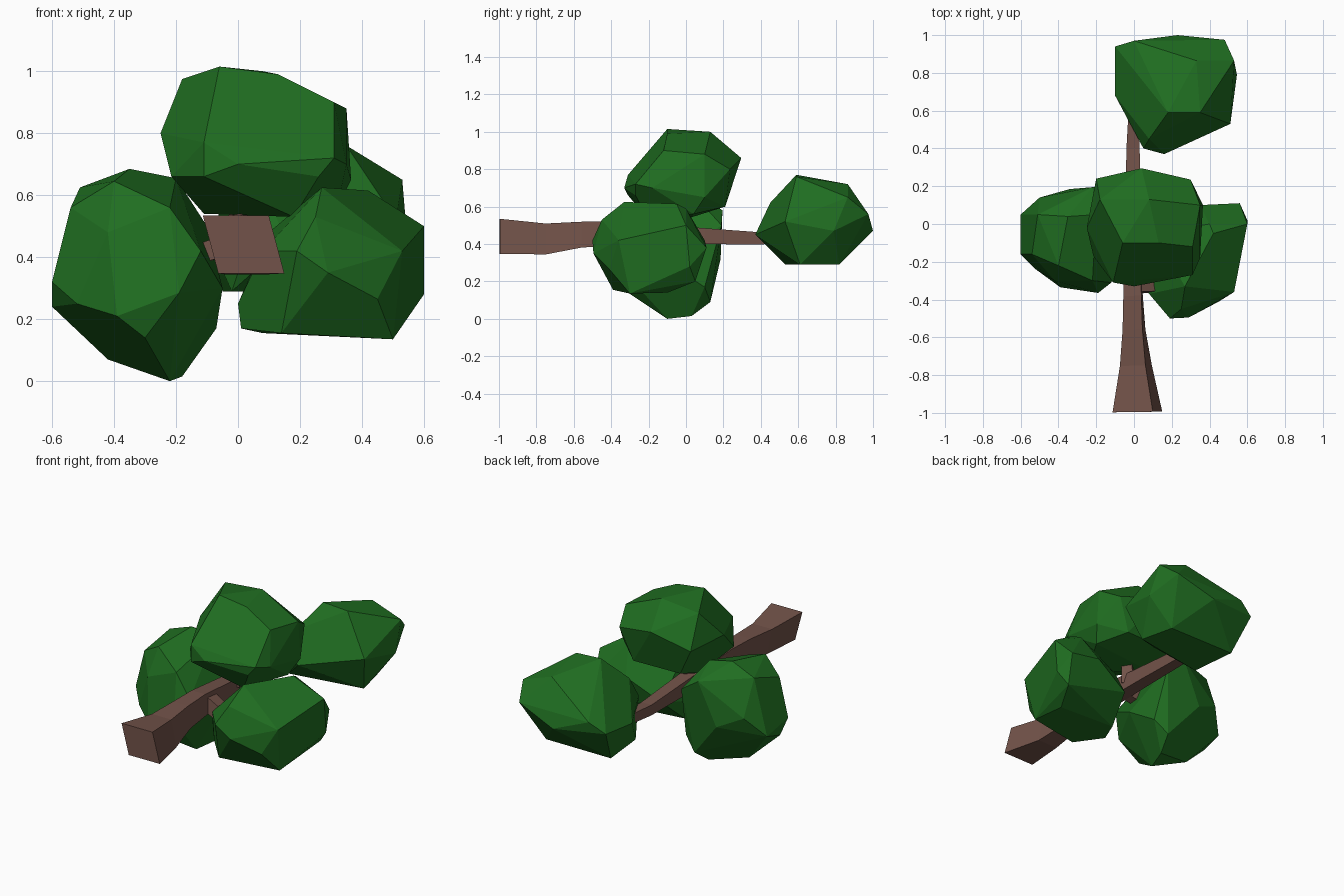
import bpy, bmesh, math
from mathutils import Vector


def material(name, rgb):
    m = bpy.data.materials.new(name)
    m.diffuse_color = (*rgb, 1)
    return m


LEAF = material("leaf green", (0.014, 0.155, 0.015))
BARK = material("bark brown", (0.17, 0.086, 0.067))


def finish(bm, name, mat):
    bmesh.ops.recalc_face_normals(bm, faces=bm.faces)
    mesh = bpy.data.meshes.new(name)
    bm.to_mesh(mesh)
    bm.free()
    mesh.materials.append(mat)
    obj = bpy.data.objects.new(name, mesh)
    bpy.context.collection.objects.link(obj)
    return obj


def foliage(name, corners):
    """Faceted convex clump stretched over its corner points."""
    bm = bmesh.new()
    for c in corners:
        bm.verts.new(c)
    hull = bmesh.ops.convex_hull(bm, input=bm.verts[:])
    inside = {g for g in hull["geom_interior"] if isinstance(g, bmesh.types.BMVert)}
    bmesh.ops.delete(bm, geom=list(inside), context='VERTS')
    bmesh.ops.dissolve_limit(bm, angle_limit=math.radians(9),
                             verts=bm.verts[:], edges=bm.edges[:])
    return finish(bm, name, LEAF)


def limb(name, rings):
    """Four-sided tapering limb through rings of (centre, width, height, lean)."""
    bm = bmesh.new()
    axis = Vector(rings[-1][0]) - Vector(rings[0][0])
    rot = axis.to_track_quat('Y', 'Z')
    loops = []
    for centre, w, h, lean in rings:
        square = [(-1, -1), (1, -1), (1, 1), (-1, 1)]
        loops.append([bm.verts.new(Vector(centre) + rot @ Vector(
            (sx * w / 2 - lean * sz, 0, sz * h / 2))) for sx, sz in square])
    for a, b in zip(loops, loops[1:]):
        for i in range(4):
            j = (i + 1) % 4
            bm.faces.new((a[i], a[j], b[j], b[i]))
    bm.faces.new(loops[0])
    bm.faces.new(loops[-1][::-1])
    return finish(bm, name, BARK)


# Trunk lying along y, flared at the base
limb("trunk", [
    ((0.018, -0.995, 0.441), 0.213, 0.187, 0.025),
    ((0.01, -0.75, 0.427), 0.135, 0.165, 0.017),
    ((0.0, -0.56, 0.450), 0.105, 0.138, 0.008),
    ((-0.005, -0.38, 0.457), 0.095, 0.13, 0.004),
    ((-0.005, 0.10, 0.442), 0.08, 0.085, 0.0),
    ((-0.005, 0.40, 0.430), 0.07, 0.065, 0.0),
    ((-0.005, 0.58, 0.440), 0.05, 0.06, 0.0),
])

# Branches reaching into the clumps
limb("right_branch", [((0.0, -0.32, 0.46), 0.09, 0.09, 0),
                      ((0.12, -0.32, 0.40), 0.08, 0.08, 0),
                      ((0.33, -0.25, 0.20), 0.05, 0.05, 0)])
limb("left_branch", [((0.0, -0.12, 0.45), 0.07, 0.07, 0),
                     ((-0.28, -0.08, 0.36), 0.05, 0.05, 0)])
limb("upper_branch", [((0.0, -0.05, 0.45), 0.07, 0.07, 0),
                      ((0.05, -0.01, 0.72), 0.05, 0.05, 0)])
limb("end_branch", [((-0.005, 0.52, 0.435), 0.05, 0.055, 0),
                    ((0.22, 0.69, 0.65), 0.04, 0.04, 0)])

# Foliage clumps
foliage("left_foliage", [
    (-.35, .04, .685), (-.51, .05, .625), (-.4, -.22, .645), (-.54, -.16, .56),
    (-.6, -.16, .32), (-.6, .05, .28), (-.6, -.08, .24), (-.52, -.24, .25),
    (-.39, -.335, .21), (-.3, -.31, .14), (-.19, -.365, .285), (-.12, -.31, .42),
    (-.22, -.3, .56), (-.42, -.3, .48), (-.22, -.1, 0), (-.18, .03, .015),
    (-.42, -.03, .07), (-.15, .13, .09), (-.07, .1, .17), (-.05, -.1, .3),
    (-.1, .19, .5), (-.22, .195, .58), (-.34, .185, .32), (-.5, .14, .4),
    (-.2, .05, .655)])
foliage("upper_foliage", [
    (-.06, -.1, 1.015), (-.18, .13, .975), (.08, .13, 1.0), (.13, -.1, .99),
    (.35, .1, .88), (.365, .1, .65), (.30, .235, .8), (.04, .295, .86),
    (-.2, .24, .78), (-.25, -.02, .8), (-.215, -.17, .66), (-.11, -.31, .77),
    (-.11, -.31, .66), (0, -.33, .70), (.26, -.27, .66), (.31, -.27, .72),
    (.35, -.18, .7), (.31, -.12, .9), (.32, .04, .56), (.18, -.2, .53),
    (-.11, .02, .54), (.22, .21, .6), (-.1, .2, .6)])
foliage("right_foliage", [
    (.27, -.33, .625), (.42, -.05, .615), (.4, 0, .59), (.52, -.05, .53),
    (.6, 0, .5), (.53, -.36, .42), (.45, -.41, .265), (.29, -.495, .35),
    (.19, -.5, .42), (.25, -.45, .53), (.08, -.37, .42), (0, -.25, .25),
    (.01, -.25, .17), (.14, -.39, .155), (.5, -.3, .135), (.47, -.1, .14),
    (.08, -.1, .155), (.56, .11, .38), (.6, .02, .28), (.54, .05, .2),
    (.35, .1, .42), (.12, .06, .3), (.1, -.05, .48)])
foliage("end_foliage", [
    (.18, .59, .77), (.35, .59, .76), (.33, .865, .72), (.53, .865, .65),
    (.48, .975, .56), (.23, 1, .47), (0, .97, .56), (-.1, .94, .5),
    (-.1, .68, .47), (.08, .45, .62), (.05, .4, .5), (.16, .37, .45),
    (.51, .53, .52), (.545, .79, .47), (.45, .61, .29), (-.02, .53, .29),
    (-.05, .82, .29), (.4, .82, .29)])
